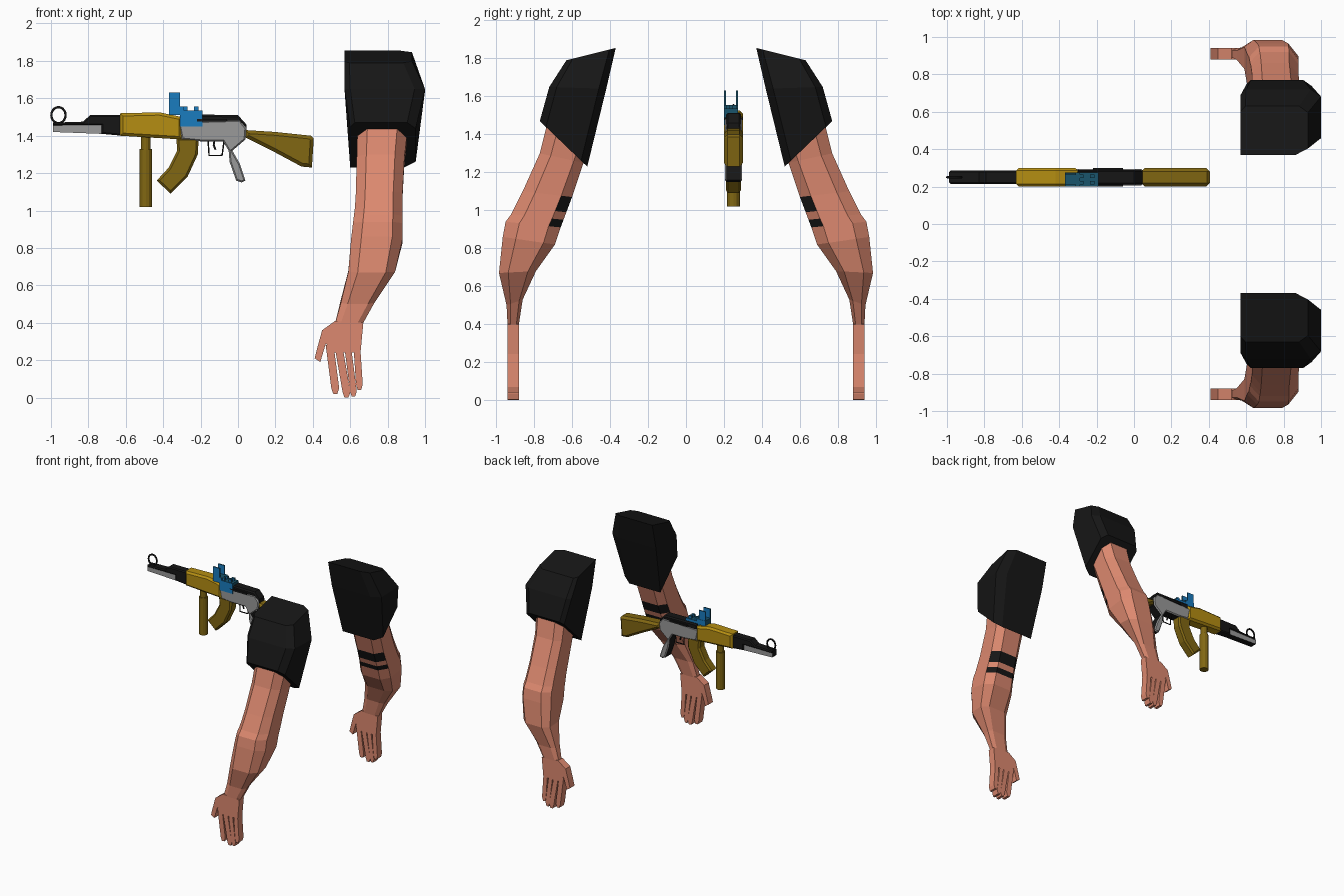
import bpy, bmesh, math
from mathutils import Vector

cube = bpy.data.objects.get("Cube")
if cube:
    bpy.data.objects.remove(cube, do_unlink=True)


def material(name, color):
    m = bpy.data.materials.new(name)
    m.use_nodes = True
    m.diffuse_color = (*color, 1)
    m.node_tree.nodes["Principled BSDF"].inputs["Base Color"].default_value = (*color, 1)
    return m


SKIN = material("skin", (0.72, 0.25, 0.16))
BLACK = material("black", (0.008, 0.008, 0.008))
GOLD = material("gold", (0.46, 0.27, 0.006))
BROWN = material("dark gold", (0.22, 0.135, 0.006))
GREY = material("grey metal", (0.32, 0.32, 0.32))
BLUE = material("blue", (0.01, 0.2, 0.52))
TEAL = material("dark teal", (0.01, 0.09, 0.15))
MID = 0.25  # centre line of the rifle


def finish(name, bm, mats):
    bmesh.ops.recalc_face_normals(bm, faces=bm.faces)
    me = bpy.data.meshes.new(name)
    bm.to_mesh(me)
    bm.free()
    ob = bpy.data.objects.new(name, me)
    bpy.context.collection.objects.link(ob)
    for m in mats:
        me.materials.append(m)
    return ob


def plate(name, outline, y0, y1, mat, edge=None, bevel=0.0):
    """Extrude an (x, z) outline from y0 to y1; rim faces may take another material."""
    bm = bmesh.new()
    face = bm.faces.new([bm.verts.new((x, y0, z)) for x, z in outline])
    ext = bmesh.ops.extrude_face_region(bm, geom=[face])
    verts = [v for v in ext["geom"] if isinstance(v, bmesh.types.BMVert)]
    bmesh.ops.translate(bm, verts=verts, vec=(0, y1 - y0, 0))
    bmesh.ops.recalc_face_normals(bm, faces=bm.faces)
    if bevel:
        rim = [e for e in bm.edges if abs(e.verts[0].co.y - e.verts[1].co.y) < 1e-5]
        bmesh.ops.bevel(bm, geom=rim, offset=bevel, segments=1, affect="EDGES")
    bm.normal_update()
    for f in bm.faces:
        f.material_index = int(edge is not None and abs(f.normal.y) < 0.5)
    return finish(name, bm, [mat, edge or mat])


def box(name, x0, x1, y0, y1, z0, z1, mat, edge=None):
    return plate(name, [(x0, z0), (x1, z0), (x1, z1), (x0, z1)], y0, y1, mat, edge)


def loft(name, sections, corners, side, mats, bands=()):
    """Skin rings given as (x0, x1, inner y, inner z, outer y, outer z)."""
    bm = bmesh.new()
    rings = []
    for x0, x1, yi, zi, yo, zo in sections:
        a, b = Vector((0, yi * side, zi)), Vector((0, yo * side, zo))
        rings.append([bm.verts.new(a.lerp(b, v) + Vector((x0 + (x1 - x0) * u, 0, 0)))
                      for u, v in corners])
    n = len(corners)
    for i, (r, q) in enumerate(zip(rings, rings[1:])):
        for k in range(n):
            j = (k + 1) % n
            f = bm.faces.new((r[k], r[j], q[j], q[k]))
            inner = min(corners[k][1], corners[j][1]) == 0
            f.material_index = int(i in bands and inner)
    bm.faces.new(rings[0])
    bm.faces.new(rings[-1])
    return finish(name, bm, mats)


def cylinder(name, x, z0, z1, r, mat, sides=12):
    bm = bmesh.new()
    bmesh.ops.create_cone(bm, cap_ends=True, segments=sides, radius1=r, radius2=r, depth=z1 - z0)
    bmesh.ops.translate(bm, verts=bm.verts, vec=(x, MID, (z0 + z1) / 2))
    return finish(name, bm, [mat])


def wire(name, points, r, mat, cyclic=False):
    cu = bpy.data.curves.new(name, "CURVE")
    cu.dimensions = "3D"
    cu.bevel_depth, cu.bevel_resolution = r, 1
    sp = cu.splines.new("POLY")
    sp.points.add(len(points) - 1)
    for p, (x, z) in zip(sp.points, points):
        p.co = (x, MID, z, 1)
    sp.use_cyclic_u = cyclic
    ob = bpy.data.objects.new(name, cu)
    bpy.context.collection.objects.link(ob)
    cu.materials.append(mat)


# Cross-sections: (across, inner to outer)
arm_ring = [(0.2, 0), (0.8, 0), (1, 0.22), (1, 0.75), (0.8, 1), (0.2, 1), (0, 0.8), (0, 0.2)]
sleeve_ring = [(0, 0), (0.82, 0), (1, 0.13), (1, 0.87), (0.87, 1), (0.07, 1), (0, 0.9)]
sleeve = [(0.57, 0.93, 0.37, 1.855, 0.63, 1.79), (0.57, 1.0, 0.42, 1.64, 0.72, 1.65),
          (0.6, 0.95, 0.52, 1.23, 0.77, 1.47)]
arm = [(0.64, 0.91, 0.5, 1.36, 0.72, 1.5), (0.635, 0.89, 0.54, 1.25, 0.77, 1.3),
       (0.63, 0.88, 0.6, 1.07, 0.86, 1.1), (0.625, 0.88, 0.63, 0.99, 0.9, 1.02),
       (0.62, 0.88, 0.645, 0.95, 0.92, 0.98), (0.615, 0.88, 0.66, 0.91, 0.95, 0.94),
       (0.605, 0.88, 0.69, 0.82, 0.965, 0.86), (0.59, 0.84, 0.79, 0.68, 0.985, 0.67),
       (0.55, 0.73, 0.86, 0.53, 0.945, 0.5), (0.52, 0.67, 0.88, 0.4, 0.94, 0.4)]
palm = [(0.52, 0.41), (0.67, 0.4), (0.655, 0.24), (0.5, 0.24), (0.47, 0.29), (0.44, 0.19),
        (0.41, 0.21), (0.425, 0.27), (0.45, 0.36)]
fingers = [((0.49, 0.28), (0.52, 0.02)), ((0.54, 0.26), (0.58, 0.0)),
           ((0.588, 0.26), (0.617, 0.005)), ((0.635, 0.28), (0.649, 0.04))]

for side, label in ((-1, "front"), (1, "back")):
    loft(label + "_sleeve", sleeve, sleeve_ring, side, [BLACK])
    loft(label + "_arm", arm, arm_ring, side, [SKIN, BLACK], bands=(2, 4))
    plate(label + "_hand", palm, 0.88 * side, 0.94 * side, SKIN)
    for i, ((bx, bz), (tx, tz)) in enumerate(fingers):
        w = 0.021 if i < 2 else 0.018
        shape = [(bx - w, bz), (bx + w, bz), (tx + w, tz + 0.03), (tx + w * 0.5, tz),
                 (tx - w * 0.5, tz), (tx - w, tz + 0.03)]
        plate(f"{label}_finger_{i + 1}", shape, 0.88 * side, 0.94 * side, SKIN)

# Barrel and ring sight
plate("muzzle", [(-0.99, 1.42), (-0.73, 1.41), (-0.73, 1.46), (-0.99, 1.455)],
      0.222, 0.278, GREY, BLACK)
plate("barrel_top", [(-0.99, 1.455), (-0.73, 1.455), (-0.73, 1.41), (-0.62, 1.4), (-0.62, 1.51),
                     (-0.79, 1.51), (-0.83, 1.475), (-0.99, 1.47)], 0.215, 0.285, BLACK, bevel=0.008)
circle = [(-0.96 + 0.038 * math.cos(a * math.tau / 20), 1.51 + 0.043 * math.sin(a * math.tau / 20))
          for a in range(20)]
wire("ring_sight", circle, 0.007, BLACK, cyclic=True)

# Handguard, foregrip and magazine
plate("handguard", [(-0.63, 1.4), (-0.3, 1.38), (-0.3, 1.5), (-0.42, 1.525), (-0.63, 1.52)],
      0.2, 0.3, GOLD, bevel=0.015)
cylinder("foregrip", -0.493, 1.02, 1.33, 0.034, BROWN)
cylinder("foregrip_neck", -0.493, 1.32, 1.4, 0.026, BROWN)
plate("magazine", [(-0.33, 1.39), (-0.21, 1.39), (-0.215, 1.3), (-0.27, 1.18), (-0.36, 1.09),
                   (-0.435, 1.16), (-0.37, 1.23), (-0.325, 1.32)], 0.21, 0.29, BROWN, bevel=0.012)

# Receiver with pistol grip
plate("receiver", [(-0.32, 1.475), (0.01, 1.485), (0.045, 1.44), (0.04, 1.38), (-0.03, 1.32),
                   (0.01, 1.25), (0.04, 1.16), (0.02, 1.15), (-0.01, 1.16), (-0.045, 1.26),
                   (-0.05, 1.32), (-0.08, 1.37), (-0.2, 1.37), (-0.3, 1.38)],
      0.205, 0.295, GREY, BLACK, bevel=0.008)
plate("top_cover", [(-0.31, 1.46), (0.02, 1.46), (0.045, 1.43), (0.045, 1.46), (0.0, 1.51),
                    (-0.3, 1.515)], 0.21, 0.29, BLACK, bevel=0.01)
box("ejection_slot", -0.22, -0.06, 0.2, 0.3, 1.475, 1.49, BLACK)
wire("trigger_guard", [(-0.16, 1.38), (-0.155, 1.295), (-0.085, 1.295), (-0.075, 1.37)], 0.005, BLACK)
wire("trigger", [(-0.125, 1.38), (-0.13, 1.35), (-0.12, 1.325)], 0.006, BLACK)

# Shoulder stock
plate("stock", [(0.04, 1.39), (0.04, 1.43), (0.2, 1.42), (0.39, 1.4), (0.405, 1.385),
                (0.395, 1.23), (0.34, 1.235), (0.2, 1.31)], 0.2, 0.3, BROWN, bevel=0.018)

# Optic: base, two side posts and adjustment knobs
box("optic_base", -0.31, -0.19, 0.2, 0.275, 1.45, 1.535, BLUE, TEAL)
box("optic_riser", -0.37, -0.29, 0.2, 0.275, 1.51, 1.555, BLUE, TEAL)
for y in (0.2, 0.263):
    box("optic_post", -0.37, -0.31, y, y + 0.01, 1.51, 1.63, BLUE, TEAL)
for x in (-0.28, -0.22):
    for y in (0.21, 0.245):
        box("optic_knob", x - 0.015, x + 0.01, y, y + 0.02, 1.53, 1.555, BLUE, TEAL)
